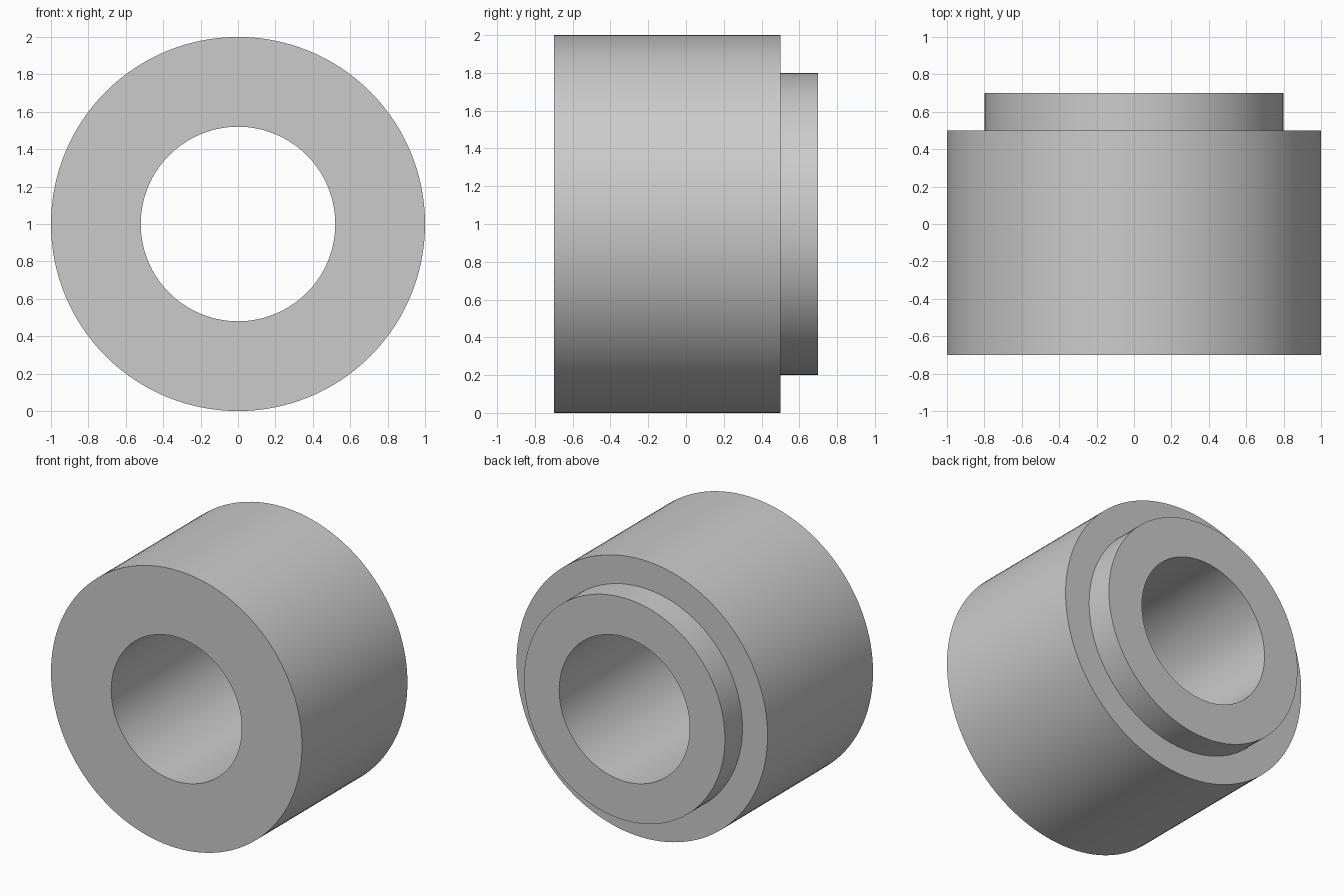
import bpy, bmesh, math
from mathutils import Matrix, Vector

cube = bpy.data.objects.get("Cube")
if cube:
    bpy.data.objects.remove(cube, do_unlink=True)

SEGMENTS = 128

# Plain grey material
grey = bpy.data.materials.new("plain grey")
grey.use_nodes = True
colour = (0.6, 0.6, 0.6, 1)
grey.diffuse_color = colour
grey.node_tree.nodes["Principled BSDF"].inputs["Base Color"].default_value = colour

# Section of the stepped sleeve as (radius, y): body, shoulder, spigot, bore
profile = [(0.52, -0.7), (1, -0.7), (1, 0.5), (0.8, 0.5), (0.8, 0.7), (0.52, 0.7)]

# Spin the closed section around the y axis
bm = bmesh.new()
verts = [bm.verts.new((r, y, 0)) for r, y in profile]
edges = [bm.edges.new((v, verts[(i + 1) % len(verts)])) for i, v in enumerate(verts)]
bmesh.ops.spin(bm, geom=verts + edges, cent=(0, 0, 0), axis=(0, 1, 0),
               angle=math.tau, steps=SEGMENTS, use_merge=True)
bmesh.ops.remove_doubles(bm, verts=bm.verts, dist=0.0001)
bmesh.ops.recalc_face_normals(bm, faces=bm.faces)
bmesh.ops.translate(bm, verts=bm.verts, vec=(0, 0, 1))

mesh = bpy.data.meshes.new("stepped_sleeve")
bm.to_mesh(mesh)
bm.free()
mesh.materials.append(grey)
sleeve = bpy.data.objects.new("stepped_sleeve", mesh)
bpy.context.collection.objects.link(sleeve)

# Smooth round walls, sharp rims
bpy.ops.object.select_all(action="DESELECT")
sleeve.select_set(True)
bpy.context.view_layer.objects.active = sleeve
bpy.ops.object.shade_smooth_by_angle(angle=math.radians(30))
